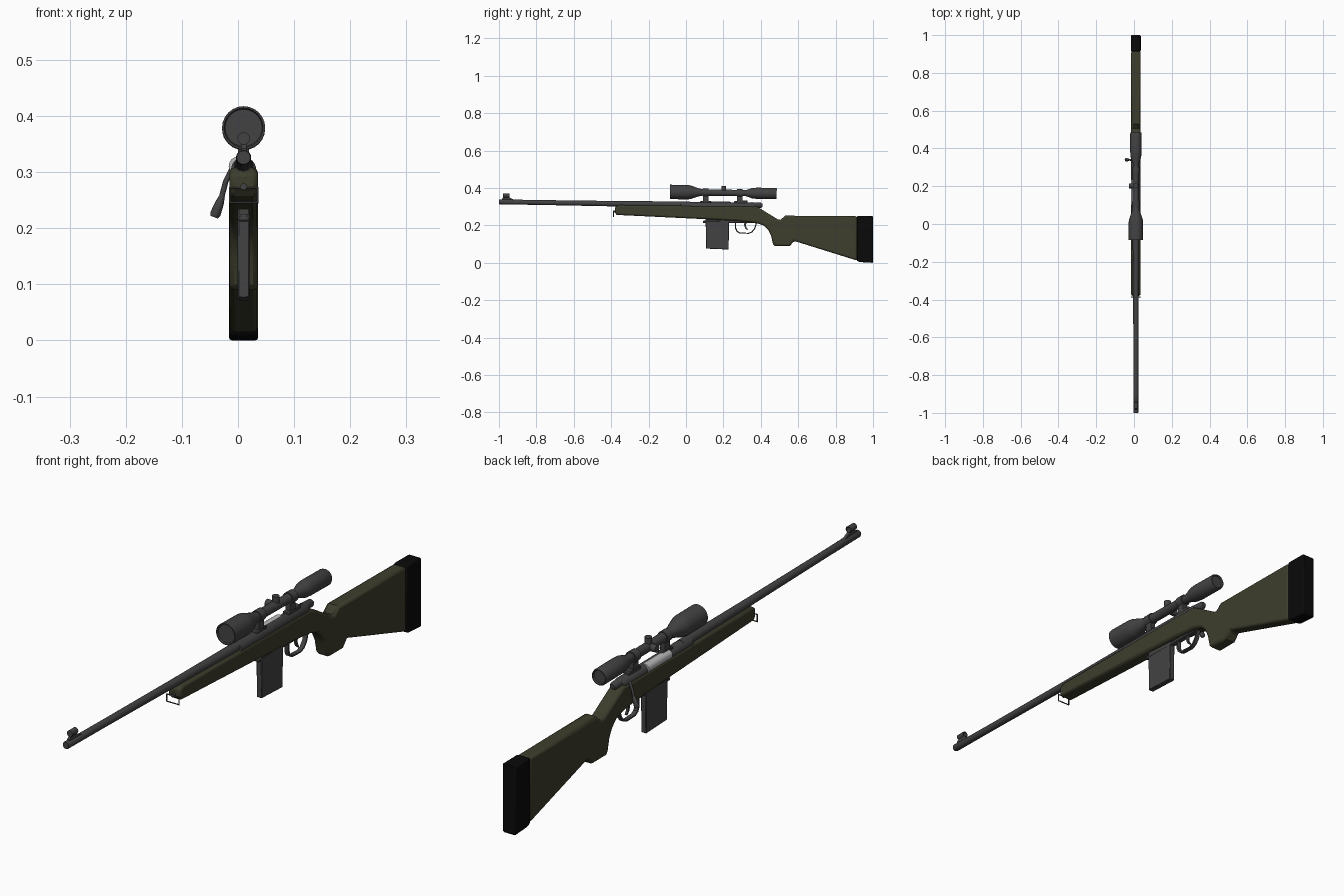
import bpy, bmesh, math
from mathutils import Vector, Matrix

cube = bpy.data.objects.get("Cube")
if cube:
    bpy.data.objects.remove(cube, do_unlink=True)

CX = 0.01  # centre plane of the rifle


def material(name, r, g, b):
    m = bpy.data.materials.new(name)
    m.use_nodes = True
    m.diffuse_color = (r, g, b, 1)
    m.node_tree.nodes["Principled BSDF"].inputs["Base Color"].default_value = (r, g, b, 1)
    return m


METAL = material("gunmetal_grey", 0.055, 0.055, 0.057)
OLIVE = material("olive_stock", 0.047, 0.047, 0.026)
BLACK = material("black_rubber", 0.003, 0.003, 0.003)
STEEL = material("bright_steel", 0.5, 0.5, 0.5)


def finish(name, bm, mat, bevel=0, segments=2):
    bmesh.ops.recalc_face_normals(bm, faces=bm.faces)
    me = bpy.data.meshes.new(name)
    bm.to_mesh(me)
    bm.free()
    me.materials.append(mat)
    me.shade_smooth()
    me.set_sharp_from_angle(angle=math.radians(32))
    ob = bpy.data.objects.new(name, me)
    bpy.context.collection.objects.link(ob)
    if bevel:
        mod = ob.modifiers.new("Bevel", 'BEVEL')
        mod.width, mod.segments = bevel, segments
        mod.limit_method, mod.angle_limit = 'ANGLE', math.radians(60)
    return ob


def slab(name, profile, half, mat, bevel=0, segments=2):
    """Extrude a (y, z) outline sideways about the centre plane."""
    bm = bmesh.new()
    face = bm.faces.new([bm.verts.new((CX - half, y, z)) for y, z in profile])
    side = bmesh.ops.extrude_face_region(bm, geom=[face])["geom"]
    bmesh.ops.translate(bm, vec=(2 * half, 0, 0),
                        verts=[v for v in side if isinstance(v, bmesh.types.BMVert)])
    return finish(name, bm, mat, bevel, segments)


def box(name, y0, y1, z0, z1, half, mat, bevel=0):
    return slab(name, [(y0, z0), (y1, z0), (y1, z1), (y0, z1)], half, mat, bevel, 1)


def lathe(name, profile, start, end, mat, sides=24):
    """Revolve (distance, radius) pairs about the axis from start towards end."""
    start, axis = Vector(start), Vector(end) - Vector(start)
    turn = axis.to_track_quat('Z', 'Y').to_matrix().to_4x4()
    bm = bmesh.new()
    rings = [[bm.verts.new((r * math.cos(a), r * math.sin(a), d))
              for a in (math.tau * i / sides for i in range(sides))] for d, r in profile]
    for lo, hi in zip(rings, rings[1:]):
        for i in range(sides):
            j = (i + 1) % sides
            bm.faces.new((lo[i], lo[j], hi[j], hi[i]))
    bm.faces.new(rings[0])
    bm.faces.new(rings[-1])
    bm.transform(Matrix.Translation(start) @ turn)
    return finish(name, bm, mat)


def rod(name, start, end, radius, mat, sides=16):
    length = (Vector(end) - Vector(start)).length
    return lathe(name, [(0, radius), (length, radius)], start, end, mat, sides)


def wire(name, points, radius, closed=False):
    cu = bpy.data.curves.new(name, 'CURVE')
    cu.dimensions = '3D'
    cu.bevel_depth, cu.bevel_resolution = radius, 2
    cu.use_fill_caps = True
    sp = cu.splines.new('POLY')
    sp.points.add(len(points) - 1)
    for p, co in zip(sp.points, points):
        p.co = (*co, 1)
    sp.use_cyclic_u = closed
    cu.materials.append(METAL)
    ob = bpy.data.objects.new(name, cu)
    bpy.context.collection.objects.link(ob)
    return ob


# Stock with forend, grip and butt
slab("stock", [
    (-0.38, 0.268), (-0.37, 0.256), (0.11, 0.233), (0.27, 0.224), (0.37, 0.214),
    (0.415, 0.2), (0.44, 0.175), (0.455, 0.145), (0.465, 0.1), (0.475, 0.09),
    (0.555, 0.09), (0.578, 0.117), (0.915, 0.012), (0.915, 0.249), (0.53, 0.252),
    (0.505, 0.23), (0.49, 0.233), (0.405, 0.285), (0.375, 0.302), (-0.36, 0.308),
    (-0.38, 0.3)], 0.0255, OLIVE, 0.009)
slab("butt_pad", [(0.913, 0.011), (0.93, 0.004), (0.997, 0), (1, 0.004),
                  (1, 0.246), (0.997, 0.249), (0.913, 0.25)], 0.026, BLACK, 0.008)

# Barrel and receiver
lathe("barrel", [(0, 0.007), (-0.0, 0.012), (0.004, 0.0135), (0.2, 0.013), (0.62, 0.0145),
                 (1.02, 0.018)], (CX, -1, 0.326), (CX, 0, 0.31), METAL)
lathe("receiver", [(0, 0.018), (0.004, 0.0225), (0.39, 0.0225), (0.4, 0.018)],
      (CX, -0.03, 0.304), (CX, 0.37, 0.3), METAL)
lathe("bolt_shroud", [(0, 0.015), (0.05, 0.014), (0.058, 0.009)],
      (CX, 0.35, 0.309), (CX, 0.41, 0.307), METAL, 16)
rod("bolt_body", (CX - 0.01, 0.1, 0.311), (CX - 0.01, 0.235, 0.31), 0.0165, STEEL)

# Bolt handle bending down to a knob
wire("bolt_handle", [(CX - 0.01, 0.335, 0.309), (-0.012, 0.338, 0.303), (-0.022, 0.34, 0.283),
                     (-0.03, 0.34, 0.252)], 0.005)
lathe("bolt_knob", [(0, 0.005), (0.015, 0.008), (0.035, 0.0095), (0.041, 0.007)],
      (-0.028, 0.34, 0.258), (-0.043, 0.34, 0.218), METAL, 16)
box("bolt_release", 0.3, 0.33, 0.318, 0.333, 0.012, METAL, 0.003)

# Front sight: ramp, post and hood
slab("front_sight_ramp", [(-0.985, 0.33), (-0.9, 0.33), (-0.93, 0.342), (-0.945, 0.351),
                          (-0.975, 0.351), (-0.985, 0.342)], 0.005, METAL)
lathe("front_sight_hood", [(0, 0.0085), (0, 0.011), (0.034, 0.011), (0.034, 0.0085),
                           (0.002, 0.0085)],
      (CX, -0.978, 0.36), (CX, -0.944, 0.36), METAL, 20)

# Scope body with recessed lenses
lathe("scope", [(0.006, 0.033), (0, 0.035), (0, 0.0385), (0.095, 0.0385), (0.11, 0.036),
                (0.155, 0.021), (0.175, 0.0175), (0.405, 0.0165), (0.44, 0.028), (0.465, 0.03),
                (0.565, 0.03), (0.57, 0.028), (0.57, 0.025), (0.564, 0.023)],
      (CX, -0.085, 0.379), (CX, 0.485, 0.37), METAL)
rod("elevation_turret", (CX, 0.202, 0.375), (CX, 0.202, 0.41), 0.013, METAL)
rod("windage_turret", (CX, 0.202, 0.375), (CX - 0.036, 0.202, 0.375), 0.013, METAL)
for place, y in (("front", 0.105), ("rear", 0.287)):
    z = 0.379 - 0.0158 * (y + 0.085)
    rod(place + "_scope_ring", (CX, y - 0.015, z), (CX, y + 0.015, z), 0.021, METAL, 24)
    box(place + "_scope_mount", y - 0.014, y + 0.014, 0.315, z - 0.01, 0.01, METAL)
    box(place + "_mount_base", y - 0.03, y + 0.03, 0.312, 0.33, 0.012, METAL, 0.003)

# Magazine
slab("magazine", [(0.107, 0.076), (0.228, 0.071), (0.23, 0.24), (0.105, 0.24)],
     0.0105, METAL, 0.002, 1)
box("magazine_well", 0.09, 0.4, 0.212, 0.225, 0.011, METAL, 0.003)

# Trigger and guard
guard = [(0.262, 0.222), (0.262, 0.185), (0.27, 0.166), (0.285, 0.157), (0.335, 0.155),
         (0.355, 0.163), (0.37, 0.182), (0.38, 0.213)]
inner = [(0.32 + (y - 0.32) * 0.89, 0.22 + (z - 0.22) * 0.92) for y, z in reversed(guard)]
slab("trigger_guard", guard + inner, 0.008, METAL)
slab("trigger", [(0.312, 0.222), (0.311, 0.2), (0.317, 0.184), (0.328, 0.174), (0.331, 0.177),
                 (0.323, 0.19), (0.321, 0.202), (0.326, 0.222)], 0.004, METAL)

# Sling loop at the tip of the forend
rod("sling_stud", (CX, -0.39, 0.274), (CX, -0.37, 0.274), 0.006, METAL, 12)
wire("sling_loop", [(CX + sx * 0.0245, -0.387, z) for sx, z in
                    ((-1, 0.246), (1, 0.246), (1, 0.272), (-1, 0.272))], 0.0025, True)
